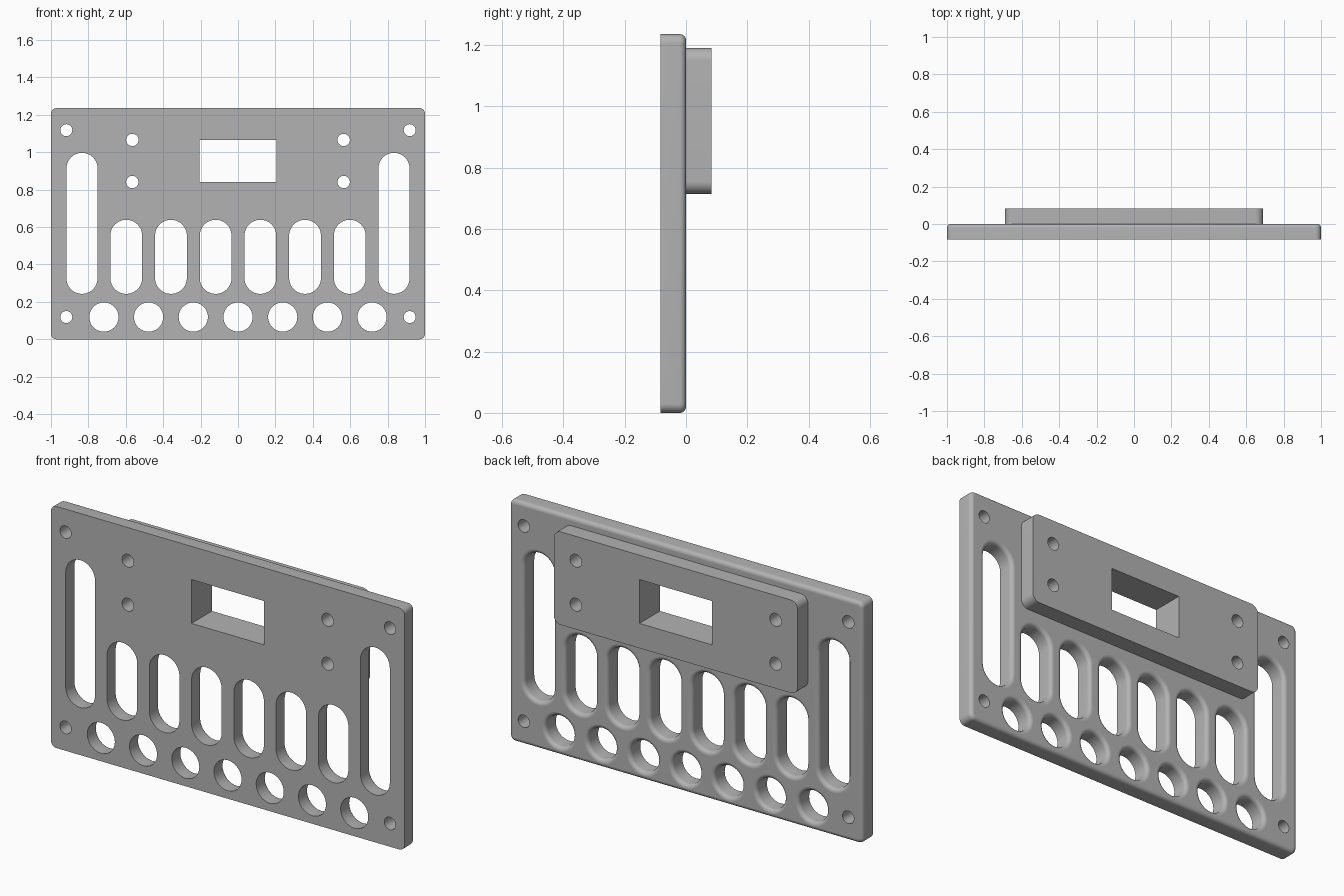
import bpy, bmesh
from math import cos, sin, pi

cube = bpy.data.objects.get("Cube")
if cube:
    bpy.data.objects.remove(cube, do_unlink=True)

grey = bpy.data.materials.new("plain_grey")
grey.use_nodes = True
COLOUR = (0.45, 0.45, 0.45, 1)
grey.diffuse_color = COLOUR
grey.node_tree.nodes["Principled BSDF"].inputs["Base Color"].default_value = COLOUR

T = 0.083       # thickness of each slab
FILLET = 0.02   # rounding on the back rims of the plate


def outline(shape, grow):
    """Rounded rectangle (cx, cz, half width, half height, corner radius)."""
    cx, cz, w, h, r = shape
    if r == 0:
        return [(cx + w, cz + h), (cx - w, cz + h), (cx - w, cz - h), (cx + w, cz - h)]
    pts = []
    steps = 12
    for q, (sx, sz) in enumerate(((1, 1), (-1, 1), (-1, -1), (1, -1))):
        for i in range(steps + 1):
            a = (q + i / steps) * pi / 2
            p = (cx + sx * (w - r) + (r + grow) * cos(a),
                 cz + sz * (h - r) + (r + grow) * sin(a))
            if not pts or abs(p[0] - pts[-1][0]) + abs(p[1] - pts[-1][1]) > 1e-5:
                pts.append(p)
    if abs(pts[0][0] - pts[-1][0]) + abs(pts[0][1] - pts[-1][1]) < 1e-5:
        pts.pop()
    return pts


def slab(name, outer, holes, y0, y1):
    """Slab with through holes; each entry is (shape, fillet on its back rim)."""
    bm = bmesh.new()
    caps = ([], [])
    for k, (shape, fillet) in enumerate([outer] + holes):
        side = -1 if k == 0 else 1
        profile = [(0, y0), (0, y1)]
        if fillet:
            arc = [i / 6 * pi / 2 for i in range(7)]
            profile = [(0, y0)] + [(side * fillet * (1 - cos(a)),
                                    y1 - fillet + fillet * sin(a)) for a in arc]
        rings = [[bm.verts.new((x, y, z)) for x, z in outline(shape, grow)]
                 for grow, y in profile]
        n = len(rings[0])
        for a, b in zip(rings, rings[1:]):
            for i in range(n):
                j = (i + 1) % n
                bm.faces.new((a[i], a[j], b[j], b[i])).smooth = True
        for cap, ring in zip(caps, (rings[0], rings[-1])):
            cap += [bm.edges.get((ring[i], ring[(i + 1) % n])) for i in range(n)]
    # flat front and back faces around the holes
    for cap, direction in zip(caps, (-1, 1)):
        bmesh.ops.triangle_fill(bm, edges=cap, use_beauty=True, normal=(0, direction, 0))
    bmesh.ops.recalc_face_normals(bm, faces=bm.faces[:])
    for f in bm.faces:
        f.smooth = abs(f.normal.y) < 0.9999
    for e in bm.edges:
        e.smooth = e.calc_face_angle(0) < 0.5
    mesh = bpy.data.meshes.new(name)
    bm.to_mesh(mesh)
    bm.free()
    mesh.materials.append(grey)
    obj = bpy.data.objects.new(name, mesh)
    bpy.context.collection.objects.link(obj)


def circle(x, z, r):
    return (x, z, r, r, r)


# holes shared by both slabs: window and four screw holes
shared = [((0, 0.954, 0.205, 0.112, 0), 0)]
shared += [(circle(s * 0.565, z, 0.033), 0) for s in (-1, 1) for z in (0.841, 1.066)]

# plate holes: corner screws, long end slots, short slots and a row of circles
holes = shared + [(circle(s * 0.918, z, 0.032), 0) for s in (-1, 1) for z in (0.119, 1.118)]
holes += [((s * 0.834, 0.62, 0.083, 0.377, 0.083), FILLET) for s in (-1, 1)]
holes += [(((i - 2.5) * 0.239, 0.441, 0.085, 0.198, 0.085), FILLET) for i in range(6)]
holes += [(circle((i - 3) * 0.239, 0.119, 0.078), FILLET) for i in range(7)]

slab("front_plate", ((0, 0.618, 1, 0.618, 0.03), FILLET), holes, -T, 0)
slab("back_block", ((0, 0.953, 0.69, 0.238, 0.04), 0), shared, 0, T)
